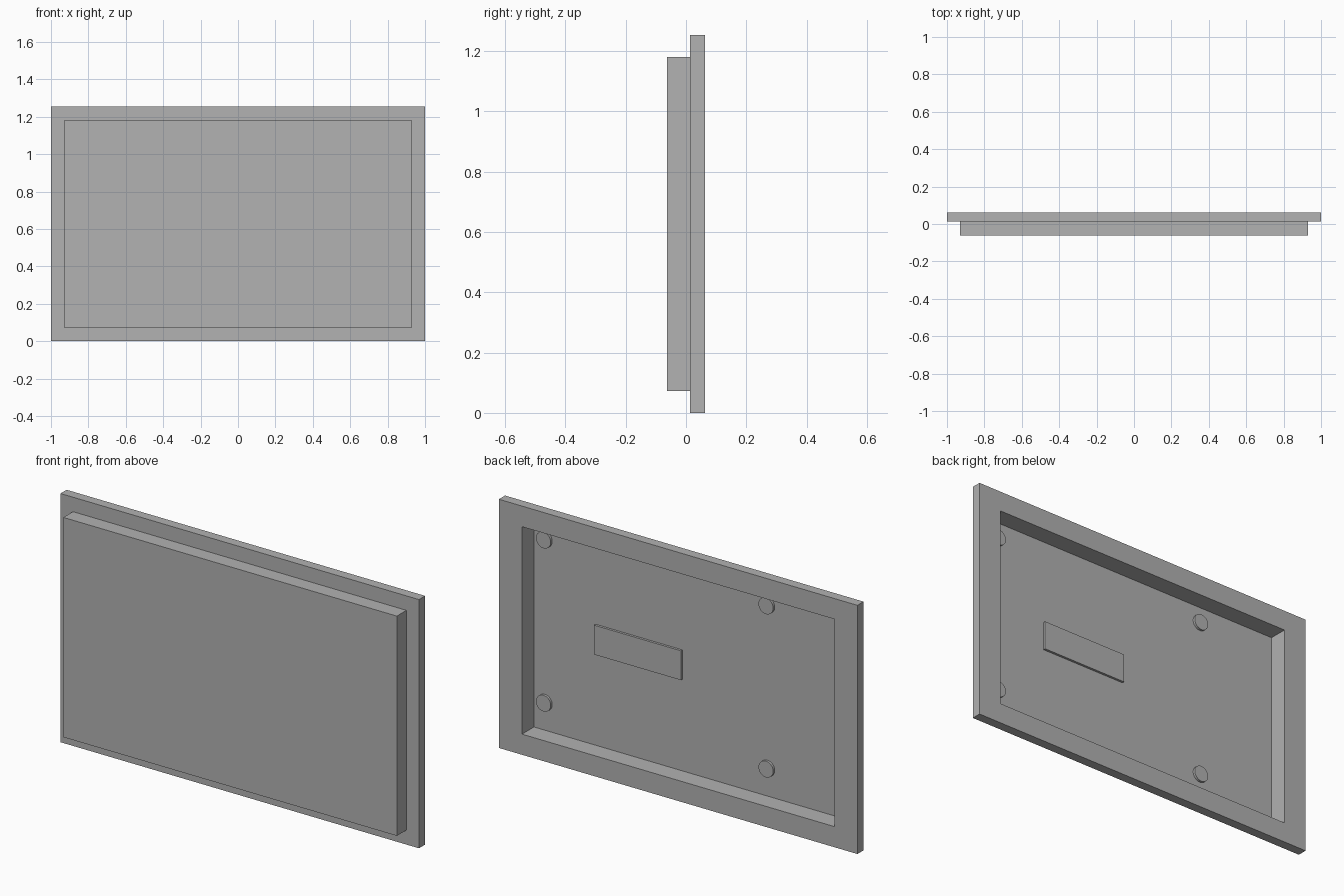
import bpy
import bmesh
from math import radians

if "Cube" in bpy.data.objects:
    bpy.data.objects.remove(bpy.data.objects["Cube"], do_unlink=True)

# Single grey material
GREY = (0.445, 0.445, 0.445, 1.0)
grey = bpy.data.materials.new("plain_grey")
grey.use_nodes = True
grey.diffuse_color = GREY
shader = next(n for n in grey.node_tree.nodes if n.type == "BSDF_PRINCIPLED")
shader.inputs["Base Color"].default_value = GREY

MID_Z = 0.627                       # centre height of the panel
BACK_Y, STEP_Y, FRONT_Y = 0.0625, 0.0135, -0.0625
FLOOR_Y = -0.0325                   # bottom of the rear recess
PAD = 0.012                         # height of the raised rear details


def make_object(name, bm):
    bmesh.ops.recalc_face_normals(bm, faces=bm.faces)
    mesh = bpy.data.meshes.new(name)
    bm.to_mesh(mesh)
    bm.free()
    mesh.materials.append(grey)
    obj = bpy.data.objects.new(name, mesh)
    bpy.context.collection.objects.link(obj)
    return obj


def stepped_shell(name, sections):
    """Skin rectangles (half width, half height, y) in order and cap both ends."""
    bm = bmesh.new()
    rings = []
    for w, h, y in sections:
        corners = [(-w, -h), (w, -h), (w, h), (-w, h)]
        rings.append([bm.verts.new((x, y, MID_Z + z)) for x, z in corners])
    for a, b in zip(rings, rings[1:]):
        for i in range(4):
            j = (i + 1) % 4
            bm.faces.new((a[i], a[j], b[j], b[i]))
    bm.faces.new(rings[0])
    bm.faces.new(rings[-1])
    return make_object(name, bm)


def box(name, x0, x1, y0, y1, z0, z1):
    bm = bmesh.new()
    bmesh.ops.create_cube(bm, size=1)
    for v in bm.verts:
        v.co = (x1 if v.co.x > 0 else x0,
                y1 if v.co.y > 0 else y0,
                z1 if v.co.z > 0 else z0)
    return make_object(name, bm)


# Panel: raised front block, wider rear flange, hollow back
stepped_shell("panel_housing", [
    (0.93, 0.554, FRONT_Y),
    (0.93, 0.554, STEP_Y),
    (1.0, MID_Z, STEP_Y),
    (1.0, MID_Z, BACK_Y),
    (0.871, 0.523, BACK_Y),
    (0.871, 0.523, FLOOR_Y),
])

# Raised plate inside the recess
box("rear_plate", 0.043, 0.528, FLOOR_Y - 0.005, FLOOR_Y + PAD, 0.566, 0.714)

# Four round studs inside the recess
for side, x in (("left", 0.81), ("right", -0.431)):
    for level, z in (("lower", 0.244), ("upper", 1.067)):
        bpy.ops.mesh.primitive_cylinder_add(
            vertices=48, radius=0.041, depth=PAD + 0.005,
            location=(x, FLOOR_Y + (PAD - 0.005) / 2, z),
            rotation=(radians(90), 0, 0))
        stud = bpy.context.object
        stud.name = f"{level}_{side}_stud"
        stud.data.materials.append(grey)
        bpy.ops.object.shade_smooth_by_angle(angle=radians(30))
